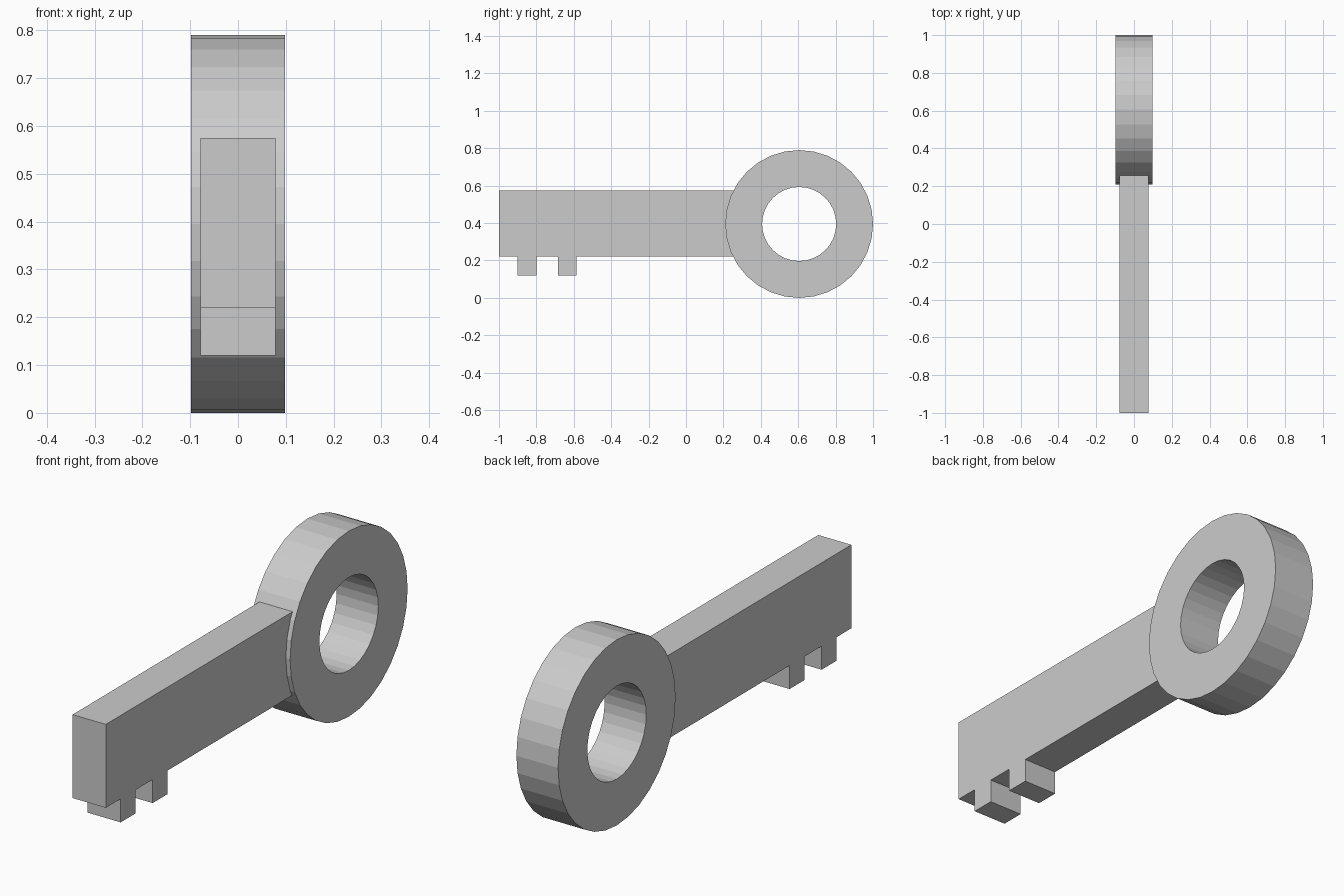
import bpy, bmesh
from math import tau
from mathutils import Vector

if "Cube" in bpy.data.objects:
    bpy.data.objects.remove(bpy.data.objects["Cube"])


def finish(bm, name):
    bmesh.ops.remove_doubles(bm, verts=bm.verts, dist=1e-5)
    bmesh.ops.recalc_face_normals(bm, faces=bm.faces)
    mesh = bpy.data.meshes.new(name)
    bm.to_mesh(mesh)
    bm.free()
    obj = bpy.data.objects.new(name, mesh)
    bpy.context.collection.objects.link(obj)
    return obj


# Bow: rectangular section spun into a 32-sided ring about the x axis
centre = Vector((0, 0.605, 0.395))
outer, inner, half = 0.395, 0.198, 0.098
bm = bmesh.new()
section = [bm.verts.new(centre + Vector((x, 0, r)))
           for x, r in ((-half, inner), (half, inner), (half, outer), (-half, outer))]
edges = [bm.edges.new((section[i], section[(i + 1) % 4])) for i in range(4)]
bmesh.ops.spin(bm, geom=section + edges, cent=centre, axis=(1, 0, 0),
               angle=tau, steps=32, use_duplicate=False)
finish(bm, "key_bow")

# Blade: side outline with two teeth, extruded across x; its end is buried in the bow
top, bottom, tooth_z, half = 0.575, 0.22, 0.12, 0.078
outline = [(0.29, top), (-1.0, top), (-1.0, bottom)]
for y in (-0.90, -0.685):
    outline += [(y, bottom), (y, tooth_z), (y + 0.10, tooth_z), (y + 0.10, bottom)]
outline.append((0.29, bottom))
bm = bmesh.new()
face = bm.faces.new([bm.verts.new((-half, y, z)) for y, z in outline])
side = bmesh.ops.extrude_face_region(bm, geom=[face])["geom"]
bmesh.ops.translate(bm, vec=(2 * half, 0, 0),
                    verts=[g for g in side if isinstance(g, bmesh.types.BMVert)])
finish(bm, "key_blade")
